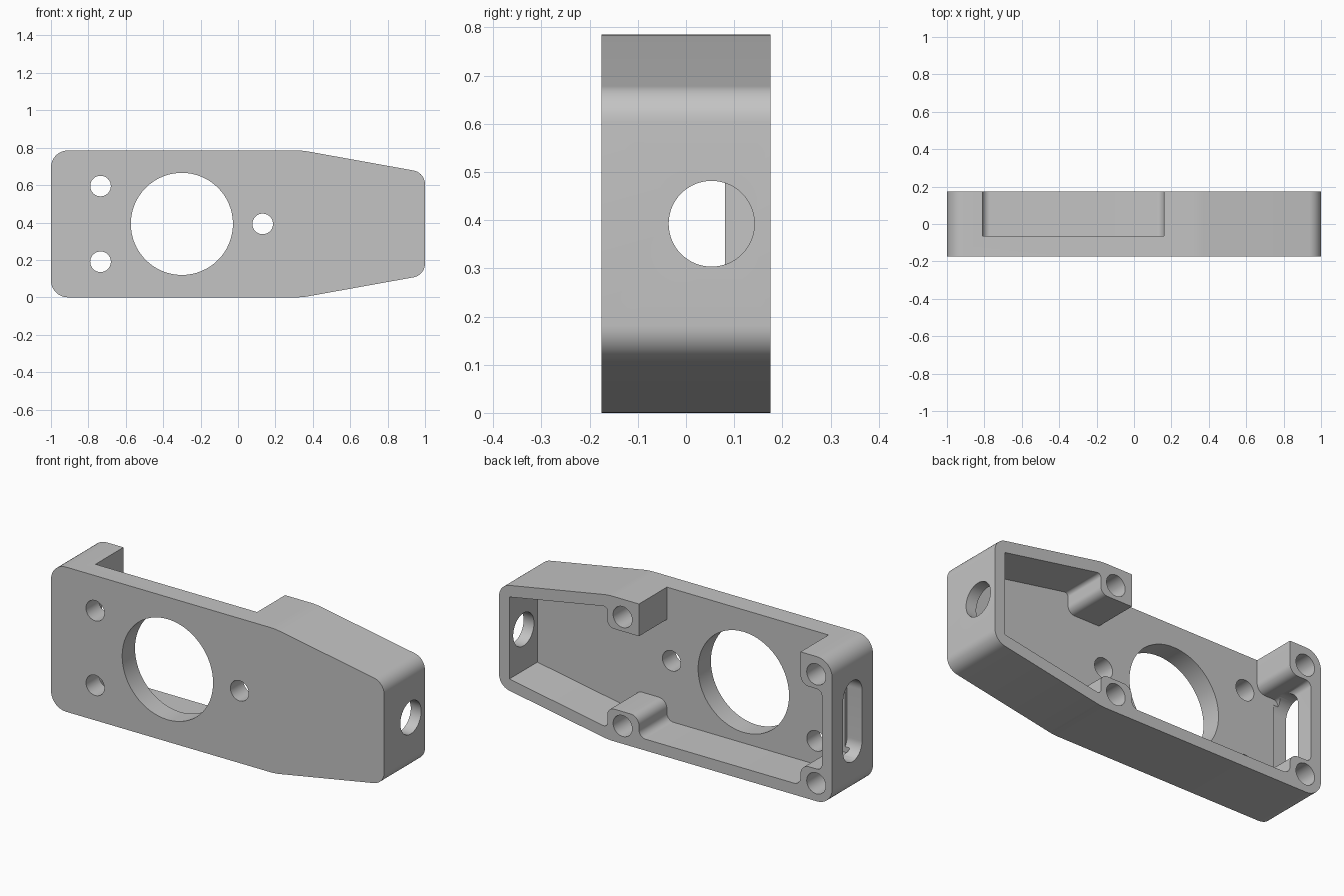
import bpy
import bmesh
from math import sin, cos, tan, pi
from mathutils import Vector

if "Cube" in bpy.data.objects:
    bpy.data.objects.remove(bpy.data.objects["Cube"], do_unlink=True)

BACK, FLOOR = 0.175, -0.065      # back rim and inner face of the front plate
TOP, MID = 0.785, 0.3925         # height and mirror line
WALL = 0.062

grey = bpy.data.materials.new("plain grey")
grey.use_nodes = True
grey.diffuse_color = (0.55, 0.55, 0.55, 1)
grey.node_tree.nodes["Principled BSDF"].inputs["Base Color"].default_value = grey.diffuse_color


def rounded(corners, steps=10):
    """Polygon from (u, v, radius) corners, with an arc at each radius."""
    out = []
    for i, (u, v, r) in enumerate(corners):
        p = Vector((u, v))
        if r == 0:
            out.append(p)
            continue
        a = (Vector(corners[i - 1][:2]) - p).normalized()
        b = (Vector(corners[(i + 1) % len(corners)][:2]) - p).normalized()
        half = a.angle(b) / 2
        mid = (a + b).normalized()
        centre = p + mid * (r / sin(half))
        start = p + a * (r / tan(half)) - centre
        end = p + b * (r / tan(half)) - centre
        sweep = start.angle_signed(end)
        for k in range(steps + 1):
            t = -sweep * k / steps
            out.append(centre + Vector((start.x * cos(t) - start.y * sin(t),
                                        start.x * sin(t) + start.y * cos(t))))
    return out


def circle(u, v, r, n=64):
    return [Vector((u + r * cos(2 * pi * k / n), v + r * sin(2 * pi * k / n))) for k in range(n)]


def prism(name, points, low, high, axis="y"):
    """Extrude a profile: (x, z) along y, or (y, z) along x."""
    bm = bmesh.new()
    place = (lambda p, d: (p.x, d, p.y)) if axis == "y" else (lambda p, d: (d, p.x, p.y))
    rings = [[bm.verts.new(place(p, d)) for p in points] for d in (low, high)]
    bm.faces.new(rings[0])
    bm.faces.new(rings[1])
    n = len(points)
    for i in range(n):
        j = (i + 1) % n
        bm.faces.new((rings[0][i], rings[0][j], rings[1][j], rings[1][i]))
    bmesh.ops.recalc_face_normals(bm, faces=bm.faces)
    mesh = bpy.data.meshes.new(name)
    bm.to_mesh(mesh)
    bm.free()
    mesh.materials.append(grey)
    obj = bpy.data.objects.new(name, mesh)
    bpy.context.collection.objects.link(obj)
    return obj


def flip(corners):
    """Mirror a run of corners to the upper half, in reverse order."""
    return [(u, TOP - v, r) for u, v, r in reversed(corners)]


# Outer body: square end, tapered end, rounded corners
lower = [(-1, 0, 0.09), (0.345, 0, 0.35), (1, 0.118, 0.075)]
body = prism("bracket_body", rounded(lower + flip(lower)), -BACK, BACK)

# Cavity outline, leaving four screw bosses and an open top
boss = 0.175
tapered = [(0.35, 0.064, 0.02), (0.35, boss, 0.04)]
tip = [(1 - WALL, 0.17, 0)]
square_end = [(-0.81, boss, 0.05), (WALL - 1, boss, 0.03)]
cavity = (tip + tapered[:1] + tapered[1:]
          + [(0.16, boss, 0.05), (0.16, WALL, 0.04), (-0.81, WALL, 0.04)]
          + square_end + flip(square_end)
          + [(-0.81, 0.9, 0), (0.16, 0.9, 0), (0.16, TOP - boss, 0)]
          + flip(tapered) + flip(tip))
cutters = [prism("cavity_cutter", rounded(cavity), FLOOR, 0.3)]

# Holes through the front plate
for x, z, r in ((-0.3, MID, 0.273), (-0.735, 0.19, 0.055),
                (-0.735, TOP - 0.19, 0.055), (0.132, MID, 0.055)):
    cutters.append(prism("plate_hole_cutter", circle(x, z, r), -0.3, 0.1))

# Blind screw holes in the bosses
for x in (0.258, -0.904):
    for z in (0.097, TOP - 0.097):
        cutters.append(prism("screw_hole_cutter", circle(x, z, 0.057, 40), -0.06, 0.3))

# Round hole in the tapered end, long slot in the square end
cutters.append(prism("end_hole_cutter", circle(0.053, MID, 0.089), 0.85, 1.1, "x"))
s = 0.081
slot = [(-s, 0.173, s * 0.999), (s, 0.173, s * 0.999),
        (s, TOP - 0.173, s * 0.999), (-s, TOP - 0.173, s * 0.999)]
cutters.append(prism("end_slot_cutter", rounded(slot, 16), -1.1, -0.91, "x"))

# Cut everything out of the body
bpy.context.view_layer.objects.active = body
for cutter in cutters:
    mod = body.modifiers.new("cut", "BOOLEAN")
    mod.operation = "DIFFERENCE"
    mod.solver = "EXACT"
    mod.object = cutter
    bpy.ops.object.modifier_apply(modifier=mod.name)
    bpy.data.objects.remove(cutter, do_unlink=True)

bpy.ops.object.select_all(action="DESELECT")
body.select_set(True)
bpy.ops.object.shade_smooth_by_angle(angle=pi / 6)
